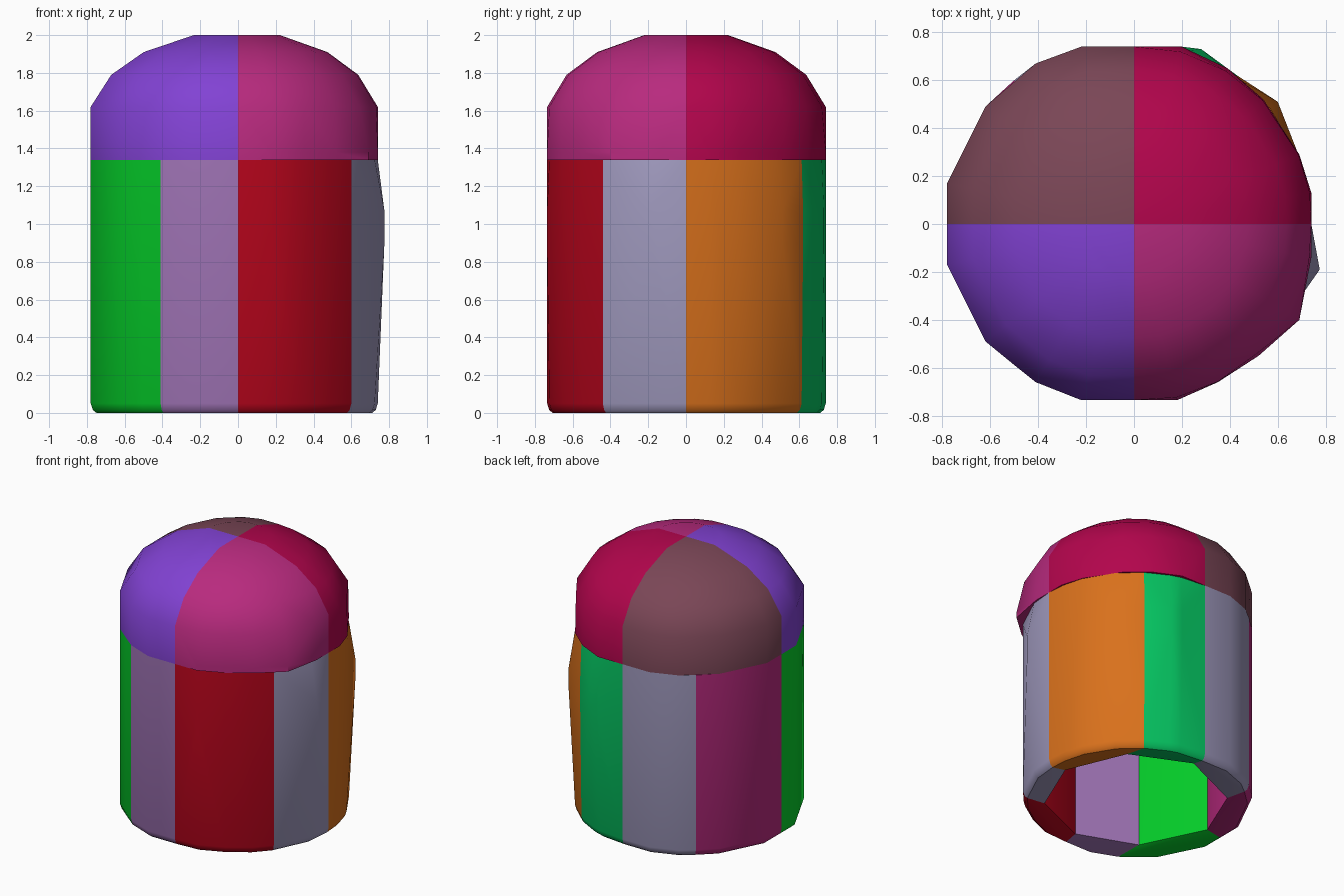
import bpy
import bmesh
import math

cube = bpy.data.objects.get("Cube")
if cube:
    bpy.data.objects.remove(cube, do_unlink=True)


def make_material(name, rgb):
    """One flat colour, given as display values and stored as linear ones."""
    linear = [((c / 255 + 0.055) / 1.055) ** 2.4 for c in rgb]
    mat = bpy.data.materials.new(name)
    mat.use_nodes = True
    mat.diffuse_color = (*linear, 1)
    mat.node_tree.nodes["Principled BSDF"].inputs["Base Color"].default_value = (*linear, 1)
    return mat


red = make_material("red", (184, 4, 28))
grey = make_material("lilac grey", (158, 152, 188))
orange = make_material("orange", (217, 113, 28))
teal = make_material("emerald green", (4, 196, 97))
green = make_material("bright green", (4, 208, 42))
lavender = make_material("lavender", (160, 116, 182))
pink = make_material("magenta pink", (184, 42, 126))
crimson = make_material("crimson", (178, 4, 76))
mauve = make_material("brown mauve", (122, 70, 86))
violet = make_material("violet", (130, 66, 212))


def pulled(point, bulge):
    """Bulging points on the left side return to the round wall outside the bulge."""
    x, y = point
    r = math.hypot(x, y)
    k = 0.745 / r if x > 0 and r > 0.745 and not bulge else 1
    return x * k, y * k


def block(name, mat, outline, rings, inner):
    """Convex block around the outline at each (scale, height, bulge) and the inner corners."""
    bm = bmesh.new()
    for scale, z, bulge in rings:
        for x, y in (pulled(p, bulge) for p in outline):
            bm.verts.new((x * scale, y * scale, z))
    for corner in inner:
        bm.verts.new(corner)
    bmesh.ops.remove_doubles(bm, verts=bm.verts, dist=0.0005)
    hull = bmesh.ops.convex_hull(bm, input=bm.verts)
    spare = {v for v in hull["geom_interior"] + hull["geom_unused"]
             if isinstance(v, bmesh.types.BMVert)}
    bmesh.ops.delete(bm, geom=list(spare), context='VERTS')
    bmesh.ops.recalc_face_normals(bm, faces=bm.faces)
    mesh = bpy.data.meshes.new(name)
    bm.to_mesh(mesh)
    bm.free()
    mesh.materials.append(mat)
    obj = bpy.data.objects.new(name, mesh)
    bpy.context.collection.objects.link(obj)
    bpy.ops.object.select_all(action='DESELECT')
    obj.select_set(True)
    bpy.context.view_layer.objects.active = obj
    bpy.ops.object.shade_smooth_by_angle(angle=math.radians(34))


# Outer profiles, from the bottom up
seam = 1.34
wall_rings = [(.96, 0, False), (.985, .015, False), (1, .05, False),
              (1, .9, True), (1, 1.07, True), (1, seam, False)]
dome_rings = [(1, seam, True), (1, 1.38, True), (1, 1.62, False), (.86, 1.79, False),
              (.64, 1.91, False), (.3, 2, False), (0, 2, False)]

# Outer seam points, counter-clockwise from the front
front, left, back, right = (0, -.735), (.74, 0), (0, .74), (-.78, 0)
front_left, back_left = (.6, -.44), (.43, .62)
back_right, front_right = (-.5, .6), (-.41, -.66)

# Corners of the eight-sided hollow behind those seams
hollow = {front: (0, -.61), front_left: (.42, -.43), left: (.6, 0), back_left: (.42, .43),
          back: (0, .62), back_right: (-.47, .41), right: (-.64, 0), front_right: (-.42, -.45)}

# Eight wall panels
panels = [
    ("front_left_panel", red, [front, (.18, -.735), (.35, -.65), (.5, -.55), front_left]),
    ("left_front_panel", grey, [front_left, (.775, -.19), left]),
    ("left_back_panel", orange, [left, (.73, .13), (.69, .28), (.6, .51), back_left]),
    ("back_left_panel", teal, [back_left, (.28, .73), (.2, .74), back]),
    ("back_right_panel", grey, [back, (-.22, .74), (-.41, .67), back_right]),
    ("right_back_panel", pink, [back_right, (-.62, .49), (-.78, .17), right]),
    ("right_front_panel", green, [right, (-.78, -.17), (-.62, -.49), (-.51, -.58), front_right]),
    ("front_right_panel", lavender, [front_right, (-.22, -.735), front]),
]
for name, mat, outline in panels:
    inner = [(*hollow[end], z) for end in (outline[0], outline[-1]) for z in (.02, seam)]
    block(name, mat, outline, wall_rings, inner)

# Four dome quarters, hollowed to a shallow pyramid underneath
quarters = [
    ("front_left_dome", pink,
     [front, (.18, -.735), (.35, -.66), (.52, -.55), (.69, -.4), (.74, -.14), left]),
    ("back_left_dome", crimson,
     [left, (.74, .13), (.69, .29), (.54, .52), (.39, .65), (.2, .74), back]),
    ("back_right_dome", mauve,
     [back, (-.22, .74), (-.41, .67), (-.51, .58), (-.62, .49), (-.78, .17), right]),
    ("front_right_dome", violet,
     [right, (-.78, -.17), (-.62, -.49), (-.51, -.58), (-.41, -.66), (-.22, -.735), front]),
]
for name, mat, outline in quarters:
    inner = [(*hollow[end], seam) for end in (outline[0], outline[-1])] + [(0, 0, 1.84)]
    block(name, mat, outline, dome_rings, inner)
